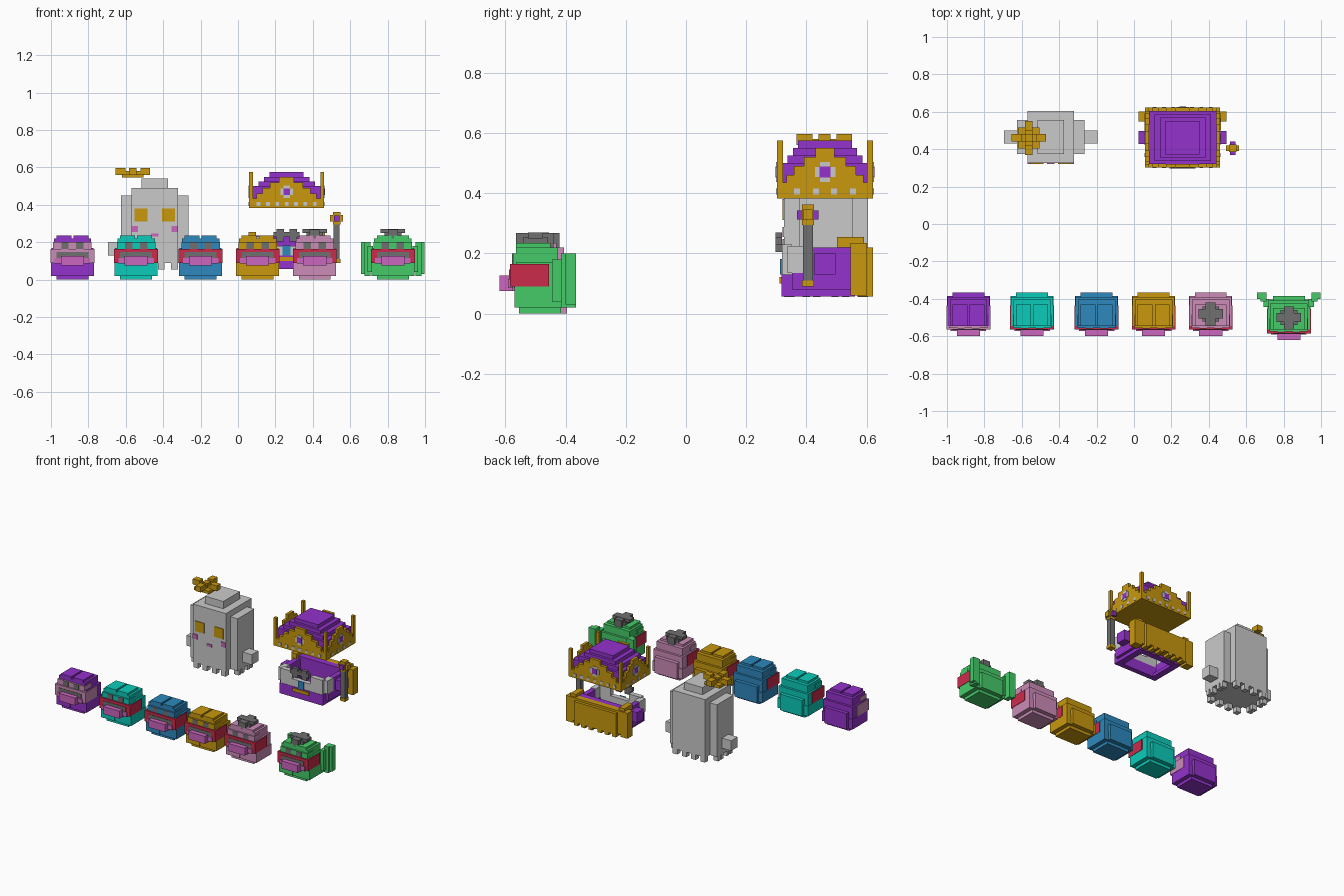
import bpy
import bmesh
from mathutils import Matrix, Vector

default_cube = bpy.data.objects.get("Cube")
if default_cube:
    bpy.data.objects.remove(default_cube, do_unlink=True)


def make_material(name, hex_code):
    """Flat material from a display colour, converted to linear."""
    channels = [int(hex_code[i:i + 2], 16) / 255 for i in (0, 2, 4)]
    linear = [((c + .055) / 1.055) ** 2.4 for c in channels]
    material = bpy.data.materials.new(name)
    material.use_nodes = True
    material.diffuse_color = (*linear, 1)
    material.node_tree.nodes["Principled BSDF"].inputs["Base Color"].default_value = (*linear, 1)
    return material


purple = make_material("purple", "9432cc")
teal = make_material("teal", "0bccba")
blue = make_material("blue", "2d88bd")
gold = make_material("gold", "c8980e")
mauve = make_material("mauve", "cc8cb8")
green = make_material("green", "45cb68")
red = make_material("red", "cc2b4b")
orchid = make_material("orchid", "cb66bd")
dark_grey = make_material("dark grey", "707070")
light_grey = make_material("light grey", "cacaca")

all_parts = []


def span(value):
    """A single number means a range symmetric about zero."""
    return value if isinstance(value, tuple) else (-value, value)


class Part:
    """One coloured object assembled from blocks around a centre."""

    def __init__(self, name, material, centre):
        self.name, self.material = name, material
        self.centre = Vector((*centre, 0))
        self.mesh = bmesh.new()
        all_parts.append(self)

    def block(self, x, y, z, mirror_x=False, mirror_y=False):
        x, y = span(x), span(y)
        for sign_x in ((1, -1) if mirror_x else (1,)):
            for sign_y in ((1, -1) if mirror_y else (1,)):
                middle = Vector((sign_x * sum(x) / 2, sign_y * sum(y) / 2, sum(z) / 2))
                size = [side[1] - side[0] for side in (x, y, z)]
                place = Matrix.Translation(middle) @ Matrix.Diagonal((*size, 1))
                bmesh.ops.create_cube(self.mesh, size=1, matrix=place)
        return self

    def finish(self):
        data = bpy.data.meshes.new(self.name)
        self.mesh.to_mesh(data)
        self.mesh.free()
        data.materials.append(self.material)
        thing = bpy.data.objects.new(self.name, data)
        thing.location = self.centre
        bpy.context.collection.objects.link(thing)


# Row of small masked figures
def small_figure(label, material, centre, mask=red, face=None, hat=False, wings=False):
    def part(name, colour):
        return Part(label + "_" + name, colour, centre)

    body = part("body", material)
    body.block(x=.085, y=(-.07, .07), z=(0, .02))
    body.block(x=(.012, .115), y=(-.085, .08), z=(.02, .09), mirror_x=True)
    body.block(x=.02, y=(-.08, .08), z=(.02, .09))
    body.block(x=.085, y=(.06, .1), z=(.02, .13))
    body.block(x=.112, y=(-.08, .075), z=(.09, .17))
    body.block(x=.1, y=(-.08, .06), z=(.17, .22))
    body.block(x=(.006, .085), y=(-.08, .035), z=(.22, .235), mirror_x=True)

    head = part("face", face or material)
    head.block(x=.103, y=(-.09, -.02), z=(.16, .2))
    eyes = part("eyes", dark_grey)
    eyes.block(x=(.02, .06), y=(-.094, -.088), z=(.165, .2), mirror_x=True)
    mask_part = part("mask", mask)
    mask_part.block(x=.117, y=(-.1, .03), z=(.09, .165))
    slot = part("mask_slot", dark_grey)
    slot.block(x=.085, y=(-.103, -.098), z=(.11, .147))

    beak = part("beak", orchid)
    beak.block(x=.095, y=(-.106, -.09), z=(.085, .115))
    beak.block(x=.062, y=(-.135, -.09), z=(.075, .127))

    if hat:
        hat_part = part("hat", dark_grey)
        hat_part.block(x=.065, y=(-.04, .01), z=(.25, .27))
        hat_part.block(x=.027, y=(-.08, .045), z=(.22, .268))
        hat_part.block(x=.045, y=(-.055, .025), z=(.225, .255))
    if wings:
        wing = part("wings", material)
        wing.block(x=(.105, .135), y=(.04, .085), z=(.04, .18), mirror_x=True)
        wing.block(x=(.12, .152), y=(.07, .12), z=(.02, .2), mirror_x=True)
        wing.block(x=(.15, .17), y=(.085, .12), z=(.03, .2), mirror_x=True)


row = -.465
small_figure("purple_figure", purple, (-.885, row), mask=mauve, face=mauve)
small_figure("teal_figure", teal, (-.545, row))
small_figure("blue_figure", blue, (-.2, row))
small_figure("gold_figure", gold, (.105, row))
small_figure("mauve_figure", mauve, (.41, row), hat=True)
small_figure("green_figure", green, (.828, row - .02), hat=True, wings=True)

# Ghost with ragged hem
ghost_centre = (-.445, .465)
ghost = Part("ghost_body", light_grey, ghost_centre)
ghost.block(x=.125, y=.14, z=(.09, .49))
ghost.block(x=.18, y=.09, z=(.09, .45))
ghost.block(x=.07, y=.09, z=(.48, .54))
ghost.block(x=(.17, .25), y=.035, z=(.13, .2), mirror_x=True)
tooth = .035
for step in (0, 1):
    near = .018 + 2 * tooth * step
    ghost.block(x=(near, near + tooth), y=(.105, .14), z=(.055, .09), mirror_x=True, mirror_y=True)
    low = .018 + tooth * step
    ghost.block(x=(.145, .18), y=(low, low + tooth * .7), z=(.055, .09), mirror_x=True, mirror_y=True)

ghost_eyes = Part("ghost_eyes", gold, ghost_centre)
ghost_eyes.block(x=(.038, .108), y=(-.145, -.138), z=(.31, .38), mirror_x=True)
ghost_blush = Part("ghost_cheeks_and_mouth", orchid, ghost_centre)
ghost_blush.block(x=(.09, .125), y=(-.145, -.138), z=(.255, .288), mirror_x=True)
ghost_blush.block(x=.02, y=(-.145, -.138), z=(.23, .247))

# Small crown floating over the ghost
small_crown = Part("small_crown", gold, (-.562, .46))
small_crown.block(x=.057, y=.057, z=(.545, .565))
small_crown.block(x=.092, y=.02, z=(.56, .58))
small_crown.block(x=.02, y=.092, z=(.56, .58))
small_crown.block(x=(.04, .092), y=.02, z=(.57, .597), mirror_x=True)
small_crown.block(x=.02, y=(.04, .092), z=(.57, .597), mirror_y=True)
small_crown.block(x=.02, y=.02, z=(.56, .595))

# Large floating crown
ruler = (.26, .462)
crown = Part("crown", gold, ruler)
crown.block(x=.2, y=.16, z=(.383, .435))
crown.block(x=(.18, .2), y=(.14, .16), z=(.43, .575), mirror_x=True, mirror_y=True)
for level, share in enumerate((.8, .64, .44, .2)):
    bottom = .43 + .03 * level
    layer = (bottom, bottom + .03)
    crown.block(x=.2 * share, y=(.14, .16), z=layer, mirror_y=True)
    crown.block(x=(.18, .2), y=.16 * share, z=layer, mirror_x=True)

lining = Part("crown_lining", purple, ruler)
for level in range(4):
    lining.block(x=.181 - .03 * level, y=.141 - .017 * level, z=(.43, .5 + .025 * level))

studs = Part("crown_studs", light_grey, ruler)
for index in range(-3, 4):
    middle = .05 * index
    studs.block(x=(middle - .01, middle + .01), y=(.155, .163), z=(.395, .415), mirror_y=True)
for middle in (-.093, -.03, .03, .093):
    studs.block(x=(.195, .203), y=(middle - .01, middle + .01), z=(.395, .415), mirror_x=True)

# Jewels on the four crown peaks
jewel_rim = Part("crown_jewel_rims", light_grey, ruler)
jewel = Part("crown_jewels", purple, ruler)
for half_width, layer in ((.034, (.453, .487)), (.017, (.437, .503))):
    jewel_rim.block(x=half_width, y=(.155, .163), z=layer, mirror_y=True)
    jewel_rim.block(x=(.195, .203), y=half_width, z=layer, mirror_x=True)
jewel.block(x=.018, y=(.157, .165), z=(.452, .488), mirror_y=True)
jewel.block(x=(.197, .205), y=.018, z=(.452, .488), mirror_x=True)

# Hollow robe under the crown
robe = Part("robe", purple, ruler)
robe.block(x=(.145, .185), y=(-.11, .1), z=(.08, .15), mirror_x=True)
robe.block(x=(.15, .185), y=(-.06, .1), z=(.15, .22), mirror_x=True)
robe.block(x=(.12, .165), y=(-.13, .1), z=(.057, .08), mirror_x=True)
robe.block(x=.165, y=(-.145, -.11), z=(.057, .13))
robe.block(x=.165, y=(.06, .1), z=(.06, .235))
robe.block(x=(.18, .235), y=(-.035, .035), z=(.13, .2), mirror_x=True)

collar = Part("collar", light_grey, ruler)
collar.block(x=.15, y=(-.143, -.11), z=(.13, .18))
collar.block(x=(.07, .16), y=(-.143, -.11), z=(.13, .23), mirror_x=True)
collar.block(x=(.148, .187), y=(-.125, -.06), z=(.135, .225), mirror_x=True)

clasp = Part("clasp", blue, ruler)
clasp.block(x=.022, y=(-.15, -.142), z=(.13, .182))
belt = Part("belt", gold, ruler)
belt.block(x=.06, y=(-.152, -.144), z=(.1, .122))
glasses = Part("dark_glasses", dark_grey, ruler)
glasses.block(x=.07, y=(-.165, -.143), z=(.228, .255))
glasses.block(x=(.015, .055), y=(-.165, -.143), z=(.205, .27), mirror_x=True)

# Gold cape with ragged hem
cape = Part("cape", gold, ruler)
cape.block(x=.195, y=(.1, .14), z=(.075, .235))
cape.block(x=.16, y=(.13, .16), z=(.075, .22))
cape.block(x=(.18, .235), y=(.085, .14), z=(.06, .235), mirror_x=True)
cape.block(x=(.165, .205), y=(.04, .13), z=(.22, .255), mirror_x=True)
for index in range(3):
    near = .02 + .055 * index
    cape.block(x=(near, near + .03), y=(.11, .16), z=(.057, .08), mirror_x=True)

# Sceptre
sceptre = (.527, .405)
Part("sceptre_rod", dark_grey, sceptre).block(x=.017, y=.017, z=(.1, .31))
tips = Part("sceptre_tips", gold, sceptre)
tips.block(x=.02, y=.02, z=(.09, .11))
tips.block(x=.02, y=.02, z=(.295, .362))
tips.block(x=.035, y=.016, z=(.31, .345))
gem = Part("sceptre_gem", purple, sceptre)
gem.block(x=.015, y=.036, z=(.312, .343))

for item in all_parts:
    item.finish()
